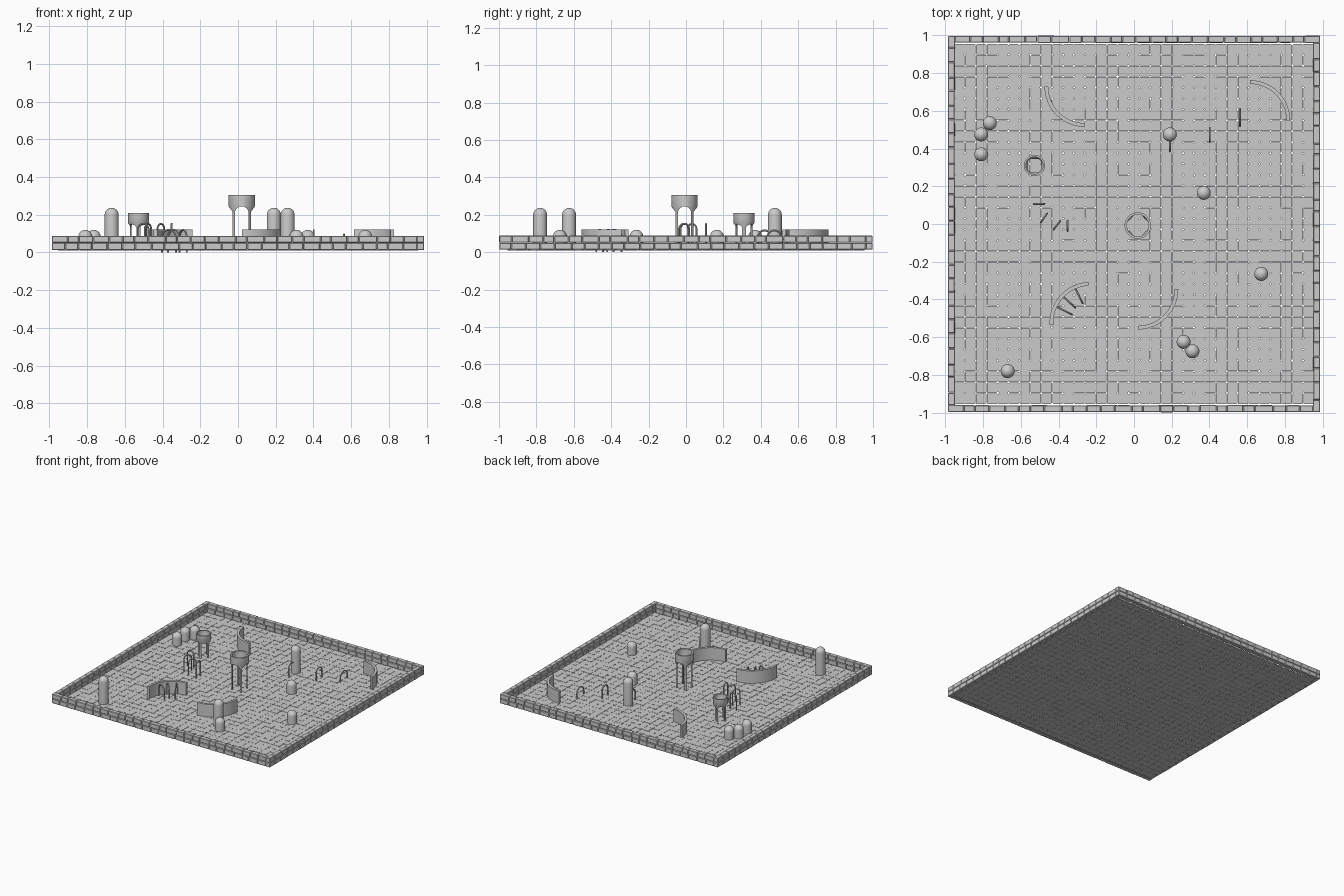
import bpy, bmesh, math, random
from mathutils import Vector, Matrix

if "Cube" in bpy.data.objects:
    bpy.data.objects.remove(bpy.data.objects["Cube"])

random.seed(4)
FLOOR = 0.02


def finish(name, bm, smooth=False):
    bmesh.ops.recalc_face_normals(bm, faces=bm.faces[:])
    me = bpy.data.meshes.new(name)
    bm.to_mesh(me)
    bm.free()
    ob = bpy.data.objects.new(name, me)
    bpy.context.collection.objects.link(ob)
    bpy.ops.object.select_all(action='DESELECT')
    ob.select_set(True)
    bpy.context.view_layer.objects.active = ob
    if smooth:
        bpy.ops.object.shade_smooth_by_angle(angle=math.radians(35))
    return ob


def prism(bm, pts, vec):
    """Extrude a closed 3D outline along vec."""
    f = bm.faces.new([bm.verts.new(p) for p in pts])
    r = bmesh.ops.extrude_face_region(bm, geom=[f], use_keep_orig=True)
    vs = [g for g in r['geom'] if isinstance(g, bmesh.types.BMVert)]
    bmesh.ops.translate(bm, verts=vs, vec=vec)


def lathe(name, profile, loc, steps=32, closed=False):
    bm = bmesh.new()
    vs = [bm.verts.new((r, 0, z)) for r, z in profile]
    es = [bm.edges.new((vs[i], vs[i + 1])) for i in range(len(vs) - 1)]
    if closed:
        es.append(bm.edges.new((vs[-1], vs[0])))
    bmesh.ops.spin(bm, geom=vs + es, cent=(0, 0, 0), axis=(0, 0, 1),
                   angle=2 * math.pi, steps=steps)
    bmesh.ops.remove_doubles(bm, verts=bm.verts[:], dist=1e-5)
    bmesh.ops.translate(bm, verts=bm.verts[:], vec=(loc[0], loc[1], 0))
    return finish(name, bm, True)


# Floor: square tiles with clipped corners
bm = bmesh.new()
N, HALF = 33, 0.955
cell = 2 * HALF / N
for i in range(N):
    for j in range(N):
        cx, cy = -HALF + (i + .5) * cell, -HALF + (j + .5) * cell
        a = cell / 2 - random.uniform(0.0002, 0.0008)
        c = a - random.uniform(0.003, 0.007)
        out = [(a, c), (c, a), (-c, a), (-a, c), (-a, -c), (-c, -a), (c, -a), (a, -c)]
        prism(bm, [(cx + x, cy + y, 0.01) for x, y in out],
              (0, 0, FLOOR - 0.01 + random.uniform(-.0008, .0008)))
finish("floor_tiles", bm)

# Perimeter wall: two courses of bevelled blocks on each side
bm = bmesh.new()
HX, HY, T, CH = 0.988, 0.999, 0.037, 0.038
for ang in range(4):
    rot = Matrix.Rotation(ang * math.pi / 2, 4, 'Z')
    half, off = (HX, HY) if ang % 2 == 0 else (HY, HX)
    for course in range(2):
        n = 26
        L = 2 * half - T
        cuts = [-half + L * (k + (random.uniform(-.16, .16) if 0 < k < n else 0)) / n
                for k in range(n + 1)]
        for k in range(n):
            sx = cuts[k + 1] - cuts[k] - 0.002
            jut = random.uniform(0, 0.002)
            m = Matrix.Translation(((cuts[k] + cuts[k + 1]) / 2, -off + T / 2 + jut,
                                    0.013 + CH * (course + .5)))
            bmesh.ops.create_cube(bm, size=1, matrix=rot @ m @ Matrix.Diagonal(
                (sx, T - 0.001, CH - 0.001, 1)))
bmesh.ops.bevel(bm, geom=bm.edges[:], offset=0.003, segments=1, affect='EDGES')
finish("perimeter_wall_blocks", bm)


# Round-topped posts, tall and short
def post(name, x, y, top, r=0.037):
    dome = [(r * math.cos(t * math.pi / 16), top - r + r * math.sin(t * math.pi / 16))
            for t in range(8)]
    lathe(name, [(0, 0.015), (r, 0.015)] + dome + [(0, top)], (x, y), 24)


for x, y in [(-.67, -.78), (.263, -.625), (.19, .475)]:
    post("tall_post", x, y, 0.237)
for x, y in [(-.765, .535), (-.81, .475), (-.81, .37), (.37, .165),
             (.675, -.265), (.31, -.675)]:
    post("short_post", x, y, 0.12)


# Hollow towers with arched openings through the body
def tower(name, loc, profile, half, arch_top, turn):
    ob = lathe(name, profile, loc, 40, True)
    spring = arch_top - half
    out = [(-half, -0.02)] + [(-half * math.cos(t * math.pi / 12),
           spring + half * math.sin(t * math.pi / 12)) for t in range(13)] + [(half, -0.02)]
    for k in range(2):
        cb = bmesh.new()
        prism(cb, [(x, -0.2, z) for x, z in out], (0, 0.4, 0))
        bmesh.ops.transform(cb, verts=cb.verts[:], matrix=Matrix.Translation(
            (*loc, 0)) @ Matrix.Rotation(turn + k * math.pi / 2, 4, 'Z'))
        cutter = finish("arch_cutter", cb)
        cutter.hide_render = True
        bpy.context.view_layer.objects.active = ob
        mod = ob.modifiers.new("arch", 'BOOLEAN')
        mod.operation, mod.object, mod.solver = 'DIFFERENCE', cutter, 'EXACT'
        while ob.modifiers[0] != mod:
            bpy.ops.object.modifier_apply(modifier=ob.modifiers[0].name)
        bpy.ops.object.modifier_apply(modifier=mod.name)
        bpy.data.objects.remove(cutter)


tower("large_tower", (.02, -.008),
      [(.06, .015), (.06, .215), (.07, .24), (.07, .305), (.058, .305),
       (.058, .24), (.049, .215), (.049, .015)], .036, .245, 0)
tower("small_tower", (-.528, .31),
      [(.045, .015), (.045, .14), (.056, .157), (.056, .21), (.046, .21),
       (.046, .157), (.036, .14), (.036, .015)], .024, .15, math.pi / 4)


# Quarter-circle low walls
def arc_wall(name, cx, cy, r, a0, top=0.122, t=0.02, n=16):
    bm = bmesh.new()
    angs = [math.radians(a0 + 90 * k / n) for k in range(n + 1)]
    pts = [(cx + (r + t / 2) * math.cos(a), cy + (r + t / 2) * math.sin(a), .015) for a in angs]
    pts += [(cx + (r - t / 2) * math.cos(a), cy + (r - t / 2) * math.sin(a), .015)
            for a in reversed(angs)]
    prism(bm, pts, (0, 0, top - .015))
    finish(name, bm, True)


arc_wall("curved_wall_back_left", -.26, .73, .205, 180)
arc_wall("curved_wall_back_right", .615, .55, .203, 0)
arc_wall("curved_wall_front_left", -.23, -.525, .208, 93)
arc_wall("curved_wall_front_right", .02, -.345, .205, 270)


# Thin bent hoops
def hoop(p, q, top, base=0.012, r=0.005):
    p, q = Vector((*p, 0)), Vector((*q, 0))
    u = (q - p).normalized()
    side = u.cross(Vector((0, 0, 1)))
    mid, R = (p + q) / 2, (q - p).length / 2 - r
    path = [(-R, base, 0.0)]
    path += [(-R * math.cos(t), top - r - R + R * math.sin(t), t)
             for t in [k * math.pi / 12 for k in range(13)]]
    path.append((R, base, math.pi))
    bm, rings = bmesh.new(), []
    for s, z, t in path:
        normal = -u * math.cos(t) + Vector((0, 0, math.sin(t)))
        c = mid + u * s + Vector((0, 0, z))
        rings.append([bm.verts.new(c + r * (normal * math.cos(k * math.pi / 4)
                      + side * math.sin(k * math.pi / 4))) for k in range(8)])
    for a, b in zip(rings, rings[1:]):
        for k in range(8):
            bm.faces.new((a[k], a[(k + 1) % 8], b[(k + 1) % 8], b[k]))
    bm.faces.new(rings[0])
    bm.faces.new(rings[-1])
    finish("hoop", bm, True)


hoop((-.537, .107), (-.47, .107), .157)
hoop((-.497, .005), (-.458, .06), .157)
hoop((-.43, -.033), (-.388, .02), .157)
hoop((-.352, -.042), (-.352, .022), .157)
hoop((.19, .38), (.19, .46), .122)
hoop((.402, .43), (.402, .515), .122)
hoop((.562, .515), (.562, .615), .1)
hoop((-.408, -.44), (-.325, -.482), .125, 0)
hoop((-.375, -.385), (-.308, -.447), .125, 0)
hoop((-.312, -.34), (-.27, -.425), .125, 0)
